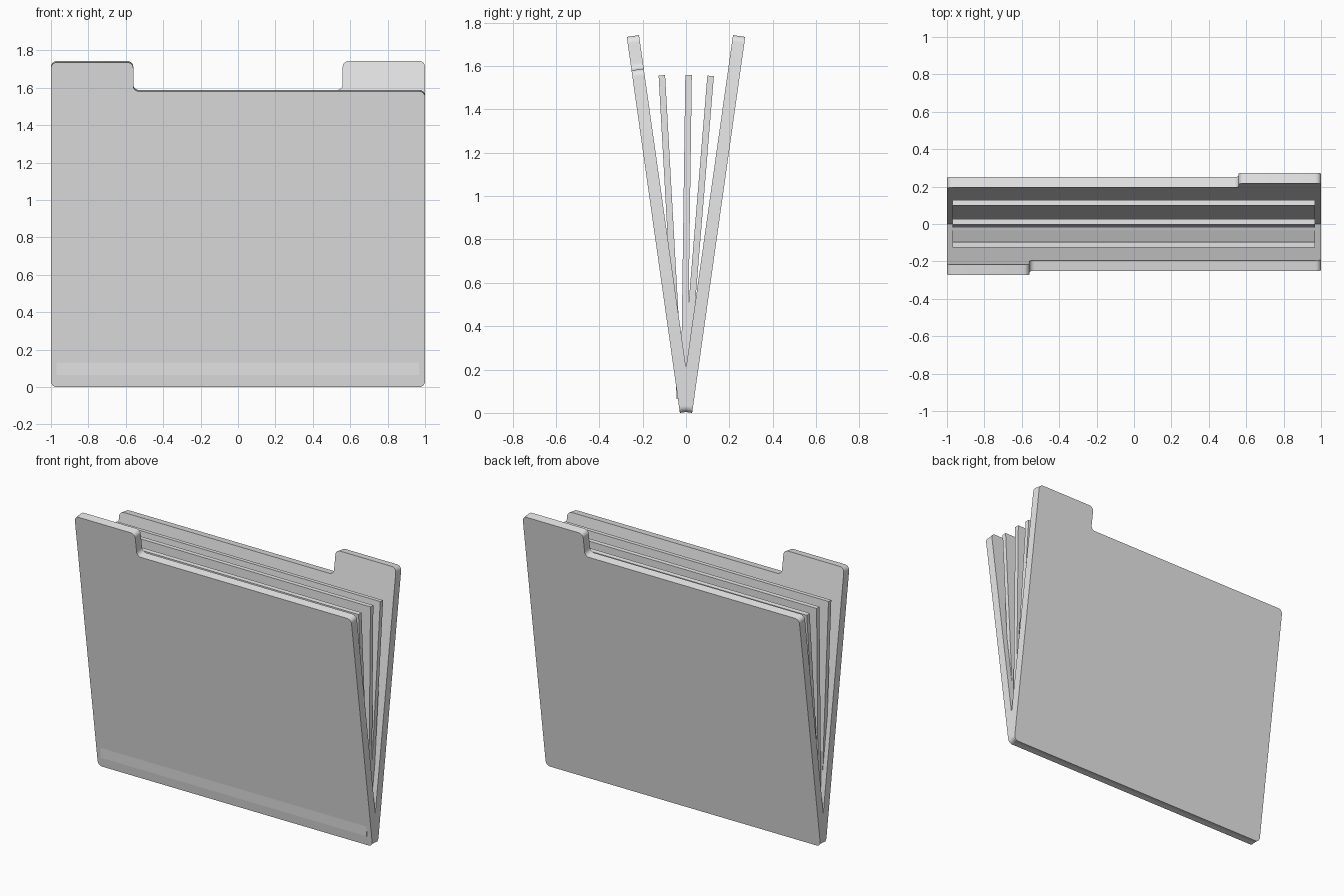
import bpy, bmesh, math
from mathutils import Vector

if "Cube" in bpy.data.objects:
    bpy.data.objects.remove(bpy.data.objects["Cube"], do_unlink=True)

grey = bpy.data.materials.new("light_grey")
grey.use_nodes = True
grey.diffuse_color = (0.8, 0.8, 0.8, 1)
grey.node_tree.nodes["Principled BSDF"].inputs["Base Color"].default_value = (0.8, 0.8, 0.8, 1)


def rounded(corners, radius, steps=5):
    """Replace each square corner, convex or concave, by an arc."""
    points = []
    for i, p in enumerate(corners):
        p = Vector(p)
        a = (Vector(corners[i - 1]) - p).normalized()
        b = (Vector(corners[(i + 1) % len(corners)]) - p).normalized()
        centre = p + radius * (a + b)
        for s in range(steps + 1):
            t = math.pi / 2 * s / steps
            points.append(centre - radius * (b * math.cos(t) + a * math.sin(t)))
    return points


def slab(name, outline, thickness, location, lean, turn=0):
    """Extrude an upright x-z outline, then lean it about its bottom edge."""
    bm = bmesh.new()
    face = bm.faces.new([bm.verts.new((x, -thickness / 2, z)) for x, z in outline])
    grown = bmesh.ops.extrude_face_region(bm, geom=[face])
    verts = [v for v in grown["geom"] if isinstance(v, bmesh.types.BMVert)]
    bmesh.ops.translate(bm, verts=verts, vec=(0, thickness, 0))
    bmesh.ops.recalc_face_normals(bm, faces=bm.faces)
    mesh = bpy.data.meshes.new(name)
    bm.to_mesh(mesh)
    bm.free()
    mesh.materials.append(grey)
    obj = bpy.data.objects.new(name, mesh)
    bpy.context.collection.objects.link(obj)
    obj.location = location
    obj.rotation_euler = (math.radians(lean), 0, math.radians(turn))
    bpy.ops.object.select_all(action='DESELECT')
    obj.select_set(True)
    bpy.context.view_layer.objects.active = obj
    bpy.ops.object.shade_smooth_by_angle(angle=math.radians(30))
    return obj


# Covers: one tabbed outline, used twice back to back
TAB, LOW, HIGH = -0.56, 1.596, 1.752
cover = rounded([(-1, 0), (1, 0), (1, LOW), (TAB, LOW), (TAB, HIGH), (-1, HIGH)], 0.03)
slab("front_cover", cover, 0.057, (0, 0, 0.004), 8.04)
slab("back_cover", cover, 0.057, (0, 0, 0.004), 8.04, 180)

# Sheets fanned out between the covers
sheet = [(-0.97, 0), (0.967, 0), (0.967, 1.495), (-0.97, 1.495)]
for name, y, lean in (("front_sheet", -0.028, 3.2),
                      ("middle_sheet", -0.009, -0.8),
                      ("back_sheet", -0.009, -4.7)):
    slab(name, sheet, 0.03, (0, y, 0.065), lean)
